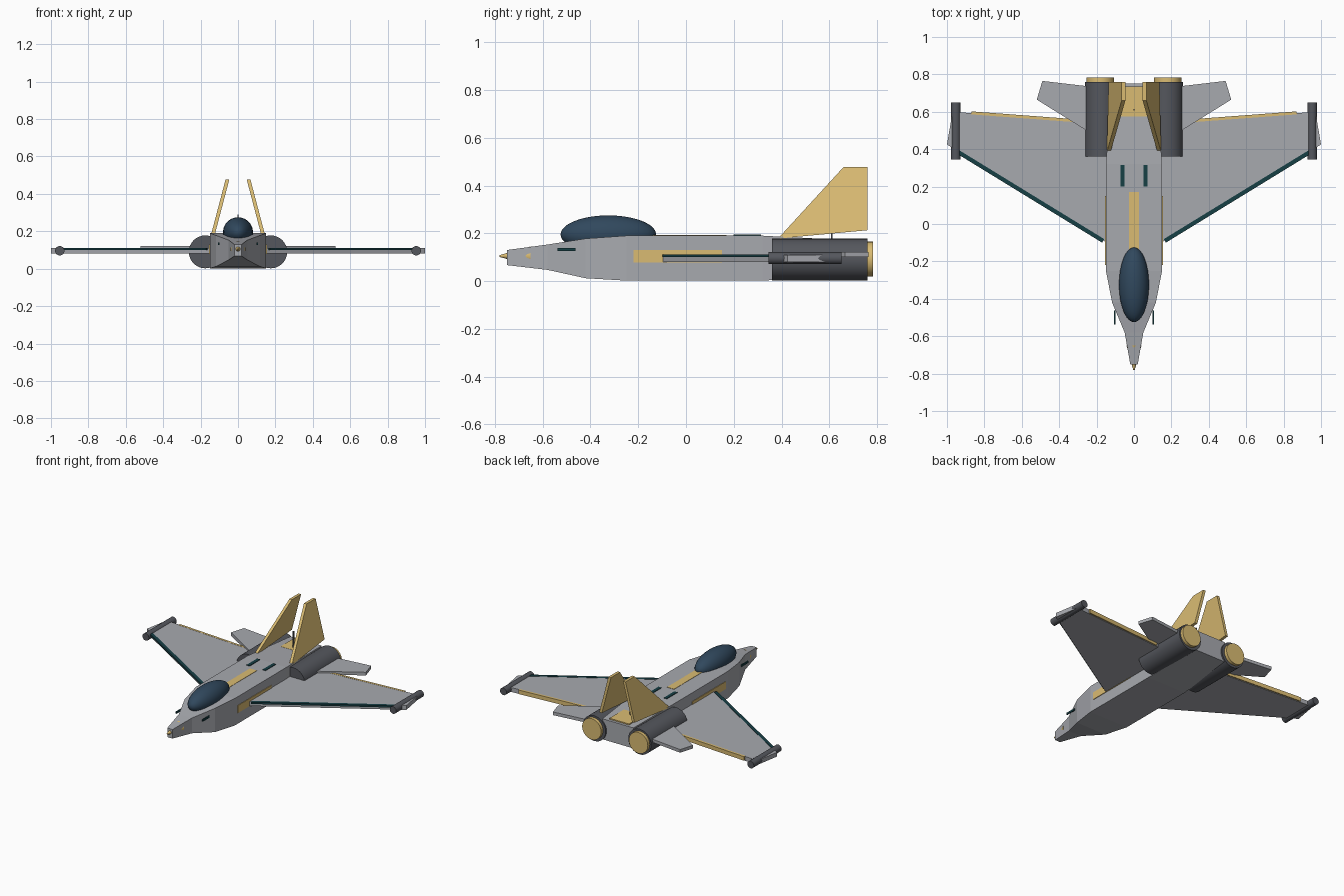
import bpy, bmesh, math
from mathutils import Vector, Matrix

if "Cube" in bpy.data.objects:
    bpy.data.objects.remove(bpy.data.objects["Cube"])


def material(name, rgb):
    m = bpy.data.materials.new(name)
    m.diffuse_color = (*rgb, 1)
    m.use_nodes = True
    m.node_tree.nodes["Principled BSDF"].inputs["Base Color"].default_value = m.diffuse_color
    return m


GREY = material("hull_grey", (0.39, 0.40, 0.43))
DARK = material("dark_grey", (0.09, 0.095, 0.11))
GOLD = material("gold", (0.70, 0.50, 0.17))
TEAL = material("teal", (0.008, 0.05, 0.06))
BLUE = material("canopy_blue", (0.03, 0.065, 0.11))


def finish(name, bm, mat, smooth=False):
    bmesh.ops.recalc_face_normals(bm, faces=bm.faces)
    me = bpy.data.meshes.new(name)
    bm.to_mesh(me)
    bm.free()
    ob = bpy.data.objects.new(name, me)
    bpy.context.collection.objects.link(ob)
    me.materials.append(mat)
    if smooth:
        bpy.ops.object.select_all(action='DESELECT')
        ob.select_set(True)
        bpy.context.view_layer.objects.active = ob
        bpy.ops.object.shade_smooth_by_angle(angle=math.radians(35))
    return ob


def loft(name, rings, mat):
    bm = bmesh.new()
    loops = [[bm.verts.new(p) for p in r] for r in rings]
    for a, b in zip(loops, loops[1:]):
        for i in range(len(a)):
            j = (i + 1) % len(a)
            bm.faces.new((a[i], a[j], b[j], b[i]))
    bm.faces.new(loops[0])
    bm.faces.new(loops[-1])
    return finish(name, bm, mat)


def box(name, centre, size, mat, rot_z=0):
    bm = bmesh.new()
    bmesh.ops.create_cube(bm, size=1, matrix=Matrix.Translation(centre)
                          @ Matrix.Rotation(rot_z, 4, 'Z') @ Matrix.Diagonal((*size, 1)))
    return finish(name, bm, mat)


def bar(name, p, q, width, height, mat):
    p, q = Vector(p), Vector(q)
    d = q - p
    return box(name, (p + q) / 2, (d.length, width, height), mat, math.atan2(d.y, d.x))


def tube(name, x, z, y0, y1, r0, r1, mat, sides=32):
    # round part running along y, radius r0 at y0 and r1 at y1
    bm = bmesh.new()
    bmesh.ops.create_cone(bm, cap_ends=True, segments=sides, radius1=r0, radius2=r1, depth=y1 - y0,
                          matrix=Matrix.Translation((x, (y0 + y1) / 2, z)) @ Matrix.Rotation(-math.pi / 2, 4, 'X'))
    return finish(name, bm, mat, True)


def plate(name, outline, z0, z1, s, mat):
    return loft(name, [[(s * x, y, z) for x, y in outline] for z in (z0, z1)], mat)


# Fuselage: rectangular stations (y, half width, bottom, top)
stations = [(-0.75, 0.02, 0.067, 0.13), (-0.58, 0.05, 0.047, 0.153), (-0.42, 0.117, 0.012, 0.178),
            (-0.25, 0.15, 0.002, 0.19), (0.32, 0.15, 0.002, 0.19), (0.75, 0.12, 0.025, 0.168)]
loft("fuselage", [[(-w, y, b), (w, y, b), (w, y, t), (-w, y, t)] for y, w, b, t in stations], GREY)

# Nose cone
tube("nose_cone", 0, 0.105, -0.78, -0.65, 0.004, 0.04, GOLD)

# Canopy
bm = bmesh.new()
bmesh.ops.create_uvsphere(bm, u_segments=32, v_segments=20, radius=1,
                          matrix=Matrix.Translation((0, -0.325, 0.195)) @ Matrix.Diagonal((0.08, 0.2, 0.08, 1)))
finish("canopy", bm, BLUE, True)

# Top panels and antenna
box("spine_panel", (0, 0.0, 0.189), (0.054, 0.34, 0.006), GOLD)
box("rear_deck_panel", (0, 0.655, 0.174), (0.15, 0.16, 0.008), GOLD)
box("antenna", (0, 0.61, 0.23), (0.008, 0.008, 0.12), DARK)

for s, side in ((-1, "left"), (1, "right")):
    # Wing with edge strips and tip pod
    plate(side + "_wing", [(0.13, -0.11), (1.0, 0.425), (0.97, 0.6), (0.13, 0.54)], 0.08, 0.11, s, GREY)
    bar(side + "_leading_edge", (s * 0.165, -0.09, 0.106), (s * 0.945, 0.388, 0.106), 0.022, 0.012, TEAL)
    bar(side + "_flap", (s * 0.28, 0.55, 0.097), (s * 0.87, 0.594, 0.097), 0.016, 0.028, GOLD)
    tube(side + "_tip_pod", s * 0.953, 0.096, 0.345, 0.65, 0.025, 0.025, DARK, 24)

    # Engine and nozzle
    tube(side + "_engine", s * 0.175, 0.09, 0.36, 0.76, 0.088, 0.088, DARK)
    tube(side + "_nozzle", s * 0.18, 0.092, 0.74, 0.782, 0.073, 0.073, GOLD)

    # Horizontal tailplane
    plate(side + "_tailplane", [(0.15, 0.435), (0.52, 0.665), (0.49, 0.765), (0.15, 0.725)], 0.1, 0.122, s, GREY)

    # Inward-leaning tail fin
    profile = [(0.385, 0.178), (0.66, 0.478), (0.76, 0.478), (0.76, 0.213)]
    loft(side + "_tail_fin", [[(s * (0.132 - 0.263 * (z - 0.19) + dx), y, z) for y, z in profile]
                              for dx in (-0.01, 0.01)], GOLD)

    # Side panel, nose vane and top vent
    box(side + "_side_panel", (s * 0.15, -0.035, 0.104), (0.008, 0.37, 0.052), GOLD)
    box(side + "_nose_vane", (s * 0.102, -0.5, 0.133), (0.008, 0.075, 0.013), TEAL)
    box(side + "_top_vent", (s * 0.061, 0.257, 0.189), (0.023, 0.115, 0.01), TEAL)
